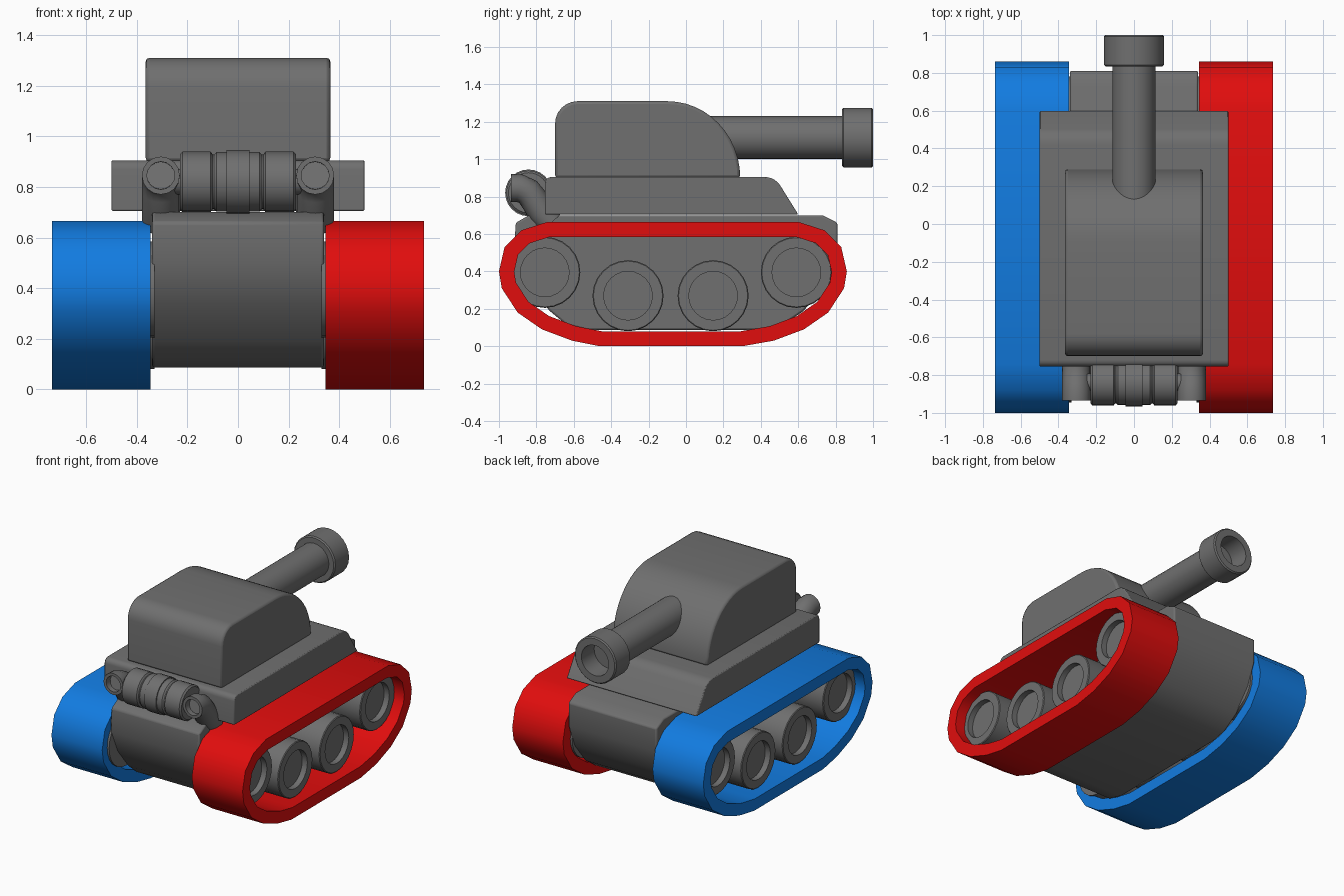
import bpy, bmesh, math
from mathutils import Vector

if "Cube" in bpy.data.objects:
    bpy.data.objects.remove(bpy.data.objects["Cube"])


def material(name, rgb):
    m = bpy.data.materials.new(name)
    m.diffuse_color = (*rgb, 1)
    m.use_nodes = True
    m.node_tree.nodes["Principled BSDF"].inputs["Base Color"].default_value = m.diffuse_color
    return m


GREY = material("armour grey", (0.16, 0.16, 0.16))
RED = material("track red", (0.75, 0.004, 0.004))
BLUE = material("track blue", (0.006, 0.2, 0.75))


def finish(bm, name, mat, bevel=0.0, angle=35):
    bmesh.ops.recalc_face_normals(bm, faces=bm.faces)
    mesh = bpy.data.meshes.new(name)
    bm.to_mesh(mesh)
    bm.free()
    mesh.materials.append(mat)
    ob = bpy.data.objects.new(name, mesh)
    bpy.context.collection.objects.link(ob)
    bpy.ops.object.select_all(action='DESELECT')
    ob.select_set(True)
    bpy.context.view_layer.objects.active = ob
    if bevel:
        b = ob.modifiers.new("bevel", 'BEVEL')
        b.width, b.segments, b.limit_method = bevel, 2, 'ANGLE'
        b.angle_limit = math.radians(50)
    bpy.ops.object.shade_smooth_by_angle(angle=math.radians(angle))
    return ob


def slab(name, profile, half, mat, bevel):
    """Side profile (y, z) extruded across x."""
    bm = bmesh.new()
    f = bm.faces.new([bm.verts.new((-half, y, z)) for y, z in profile])
    ext = bmesh.ops.extrude_face_region(bm, geom=[f])
    moved = [v for v in ext['geom'] if isinstance(v, bmesh.types.BMVert)]
    bmesh.ops.translate(bm, verts=moved, vec=(2 * half, 0, 0))
    return finish(bm, name, mat, bevel)


def loft(bm, rings, closed):
    """Skin a list of equally sized point rings."""
    rows = [[bm.verts.new(p) for p in r] for r in rings]
    n = len(rows[0])
    for i in range(len(rows) if closed else len(rows) - 1):
        a, b = rows[i], rows[(i + 1) % len(rows)]
        for k in range(n):
            bm.faces.new((a[k], a[(k + 1) % n], b[(k + 1) % n], b[k]))
    if not closed:
        bm.faces.new(rows[0])
        bm.faces.new(rows[-1])


def lathe(name, stations, axis, centre, sides=24, angle=35):
    """Stations are (position along axis, radius)."""
    def ring(t, r):
        pts = []
        for k in range(sides):
            a = math.tau * k / sides
            c, s = r * math.cos(a), r * math.sin(a)
            p = Vector((t, c, s)) if axis == 'x' else Vector((c, t, s))
            pts.append(p + Vector(centre))
        return pts
    bm = bmesh.new()
    loft(bm, [ring(t, r) for t, r in stations], False)
    return finish(bm, name, GREY, angle=angle)


def arc(cy, cz, ry, rz, a0, a1, n):
    out = []
    for i in range(n + 1):
        a = math.radians(a0 + (a1 - a0) * i / n)
        out.append((cy + ry * math.cos(a), cz + rz * math.sin(a)))
    return out


# Hull between the tracks
slab("hull", [(-0.84, 0.70), (0.73, 0.70), (0.81, 0.66), (0.81, 0.50), (0.75, 0.34),
              (0.63, 0.19), (0.52, 0.115), (0.40, 0.087), (-0.53, 0.087), (-0.64, 0.115),
              (-0.73, 0.19), (-0.85, 0.34), (-0.92, 0.50), (-0.91, 0.66)], 0.34, GREY, 0.01)

# Upper deck with sloped front
slab("deck", [(-0.755, 0.705)] + arc(-0.72, 0.87, 0.035, 0.035, 180, 90, 4)
     + arc(0.42, 0.805, 0.10, 0.10, 90, 35, 5) + [(0.60, 0.705)], 0.50, GREY, 0.006)

# Turret with rounded back and long curved front
slab("turret", [(-0.70, 0.90)] + arc(-0.58, 1.19, 0.12, 0.12, 180, 90, 6)
     + arc(-0.10, 0.90, 0.39, 0.41, 90, 0, 12), 0.365, GREY, 0.015)

# Gun barrel and hollow muzzle
lathe("barrel", [(0.05, 0.115), (0.86, 0.115)], 'y', (0, 0, 1.115))
lathe("muzzle", [(0.835, 0.105), (0.835, 0.152), (0.843, 0.16), (0.992, 0.16), (1.0, 0.152),
                 (1.0, 0.105), (0.86, 0.105)], 'y', (0, 0, 1.115))

# Track loop outline, walked clockwise from the top rear
OUTER = [(-0.74, 0.665), (0.60, 0.665), (0.74, 0.62), (0.83, 0.53), (0.86, 0.40), (0.845, 0.31),
         (0.76, 0.18), (0.63, 0.09), (0.47, 0.03), (0.30, 0.0), (-0.46, 0.0), (-0.61, 0.03),
         (-0.77, 0.09), (-0.90, 0.18), (-0.985, 0.31), (-1.0, 0.40), (-0.97, 0.53), (-0.88, 0.62)]


def inset(points, d):
    pts = [Vector(p) for p in points]
    out = []
    for i, p in enumerate(pts):
        e1 = (p - pts[i - 1]).normalized()
        e2 = (pts[(i + 1) % len(pts)] - p).normalized()
        n1, n2 = Vector((e1.y, -e1.x)), Vector((e2.y, -e2.x))
        out.append(p + (n1 + n2) * (d / (1 + n1.dot(n2))))
    return out


INNER = inset(OUTER, 0.08)

for side, label, mat in ((1, "right", RED), (-1, "left", BLUE)):
    # Track band
    bm = bmesh.new()
    x0, x1 = side * 0.345, side * 0.735
    loft(bm, [[(x0, *o), (x1, *o), (x1, *i), (x0, *i)] for o, i in zip(OUTER, INNER)], True)
    finish(bm, label + "_track", mat)

    # Road wheels with recessed hubs
    for n, (y, z) in enumerate(((-0.755, 0.395), (-0.31, 0.27), (0.145, 0.27), (0.59, 0.395))):
        lathe(f"{label}_wheel_{n + 1}", [(side * t, r) for t, r in (
            (0.33, 0.19), (0.655, 0.19), (0.66, 0.185), (0.66, 0.13), (0.62, 0.13))],
            'x', (0, y, z))

    # Bent exhaust pipe with open end
    path = [(-0.72, 0.66), (-0.775, 0.72), (-0.81, 0.78), (-0.845, 0.825), (-0.89, 0.845),
            (-0.935, 0.845)]
    tang = [Vector(path[min(i + 1, 5)]) - Vector(path[max(i - 1, 0)]) for i in range(6)]
    spec = [(i, 0.075) for i in range(6)] + [(5, 0.055), (4, 0.055)]
    rings = []
    for i, r in spec:
        t = tang[i].normalized()
        rings.append([(side * 0.305 + r * math.cos(math.tau * k / 16),
                       path[i][0] - t.y * r * math.sin(math.tau * k / 16),
                       path[i][1] + t.x * r * math.sin(math.tau * k / 16)) for k in range(16)])
    bm = bmesh.new()
    loft(bm, rings, False)
    finish(bm, label + "_exhaust_pipe", GREY, angle=40)

# Silencer drum with raised bands
half = [(0.045, 0.125), (0.045, 0.117), (0.085, 0.117), (0.095, 0.108), (0.10, 0.108),
        (0.108, 0.119), (0.22, 0.119), (0.23, 0.108)]
lathe("silencer", [(-t, r) for t, r in reversed(half)] + half, 'x', (0, -0.842, 0.82))
lathe("silencer_axle", [(-0.29, 0.05), (0.29, 0.05)], 'x', (0, -0.842, 0.82), 16)
